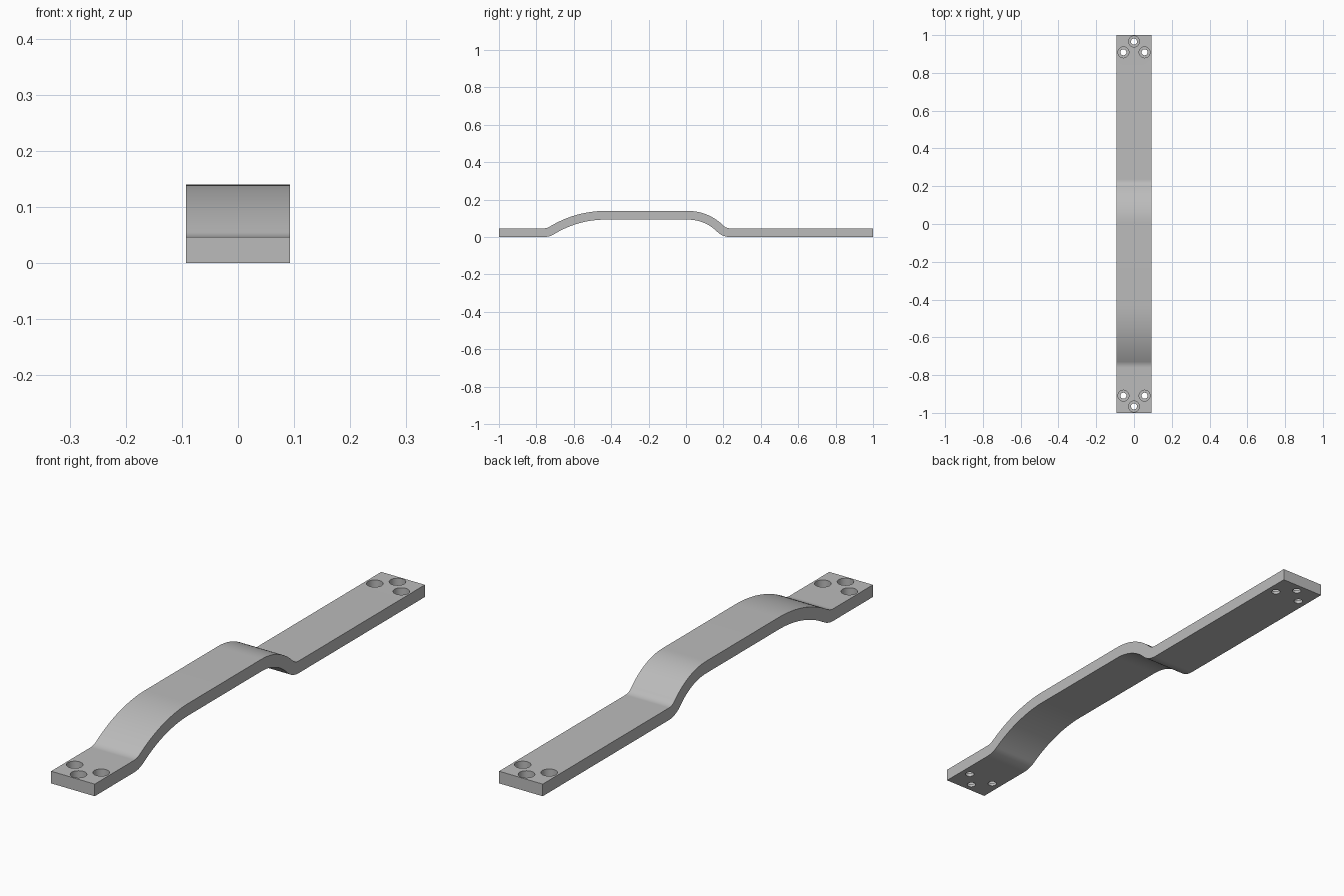
import bpy, bmesh, math

cube = bpy.data.objects.get("Cube")
if cube:
    bpy.data.objects.remove(cube, do_unlink=True)

HALF_W, THICK, RISE = 0.0925, 0.0465, 0.093
HALF_T = THICK / 2
STEPS = 16

grey = bpy.data.materials.new("steel_grey")
grey.use_nodes = True
colour = (0.5, 0.5, 0.5, 1)
grey.diffuse_color = colour
grey.node_tree.nodes["Principled BSDF"].inputs["Base Color"].default_value = colour


def s_bend(y_low, y_high, fillet):
    """Centre line (y, z, slope) of two tangent arcs, from the low flat to the high flat."""
    run, side = abs(y_high - y_low), math.copysign(1, y_high - y_low)
    angle = 2 * math.atan2(RISE, run)
    r_low = fillet + HALF_T
    r_high = run / math.sin(angle) - r_low
    pts = []
    for i in range(STEPS + 1):
        a = angle * i / STEPS
        pts.append((y_low + side * r_low * math.sin(a),
                    HALF_T + r_low * (1 - math.cos(a)), side * a))
    for i in range(STEPS - 1, -1, -1):
        a = angle * i / STEPS
        pts.append((y_high - side * r_high * math.sin(a),
                    HALF_T + RISE - r_high * (1 - math.cos(a)), side * a))
    return pts


def offset(points, d):
    return [(y - d * math.sin(a), z + d * math.cos(a)) for y, z, a in points]


def make_object(name, bm):
    bmesh.ops.recalc_face_normals(bm, faces=bm.faces)
    mesh = bpy.data.meshes.new(name)
    bm.to_mesh(mesh)
    bm.free()
    mesh.materials.append(grey)
    obj = bpy.data.objects.new(name, mesh)
    bpy.context.collection.objects.link(obj)
    return obj


# Bent flat bar, extruded across its width
centre = [(-1, HALF_T, 0)] + s_bend(-0.76, -0.43, 0.06)
centre += s_bend(0.235, 0.01, 0.05)[::-1] + [(1, HALF_T, 0)]
outline = offset(centre, HALF_T) + offset(centre, -HALF_T)[::-1]
bm = bmesh.new()
face = bm.faces.new([bm.verts.new((-HALF_W, y, z)) for y, z in outline])
moved = bmesh.ops.extrude_face_region(bm, geom=[face])["geom"]
bmesh.ops.translate(bm, vec=(2 * HALF_W, 0, 0),
                    verts=[v for v in moved if isinstance(v, bmesh.types.BMVert)])
bar = make_object("bent_bar", bm)

# Stepped screw holes, three at each end
SEGS = 40
STEP_PROFILE = [(0.016, -0.02), (0.016, 0.012), (0.029, 0.012), (0.029, 0.07)]
bm = bmesh.new()
for end in (-1, 1):
    for x, y in ((-0.056, 0.909), (0.056, 0.909), (0, 0.966)):
        rings = []
        for r, z in STEP_PROFILE:
            rings.append([bm.verts.new((x + r * math.cos(math.tau * i / SEGS),
                                        end * y + r * math.sin(math.tau * i / SEGS), z))
                          for i in range(SEGS)])
        for a, b in zip(rings, rings[1:]):
            for i in range(SEGS):
                j = (i + 1) % SEGS
                bm.faces.new((a[i], a[j], b[j], b[i]))
        bm.faces.new(rings[0])
        bm.faces.new(rings[-1])
cutter = make_object("hole_cutter", bm)
cutter.hide_render = True

mod = bar.modifiers.new("screw_holes", "BOOLEAN")
mod.operation, mod.solver, mod.object = "DIFFERENCE", "EXACT", cutter

# Apply the holes, then smooth the bends while keeping the edges sharp
bpy.ops.object.select_all(action="DESELECT")
bpy.context.view_layer.objects.active = bar
bar.select_set(True)
bpy.ops.object.modifier_apply(modifier=mod.name)
bpy.data.objects.remove(cutter, do_unlink=True)
bpy.ops.object.shade_smooth_by_angle(angle=math.radians(30))
